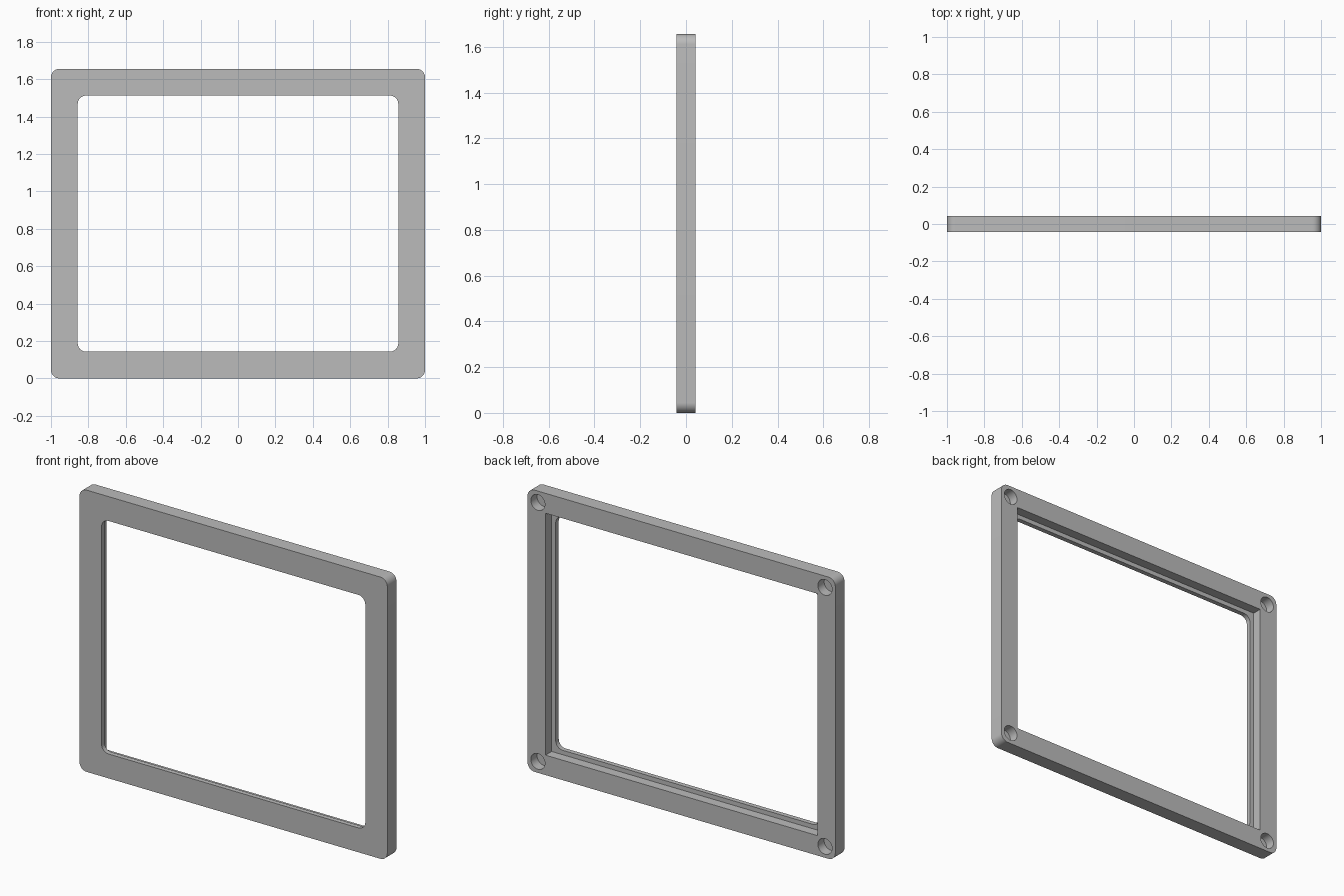
import bpy
import bmesh
from math import pi, cos, sin, radians

WIDTH, HEIGHT, DEPTH = 2.0, 1.655, 0.085
BORDER = 0.143          # visible front border
REBATE_BORDER = 0.117   # thinner border behind the lip
LIP = 0.028             # lip thickness at the front
HOLE_INSET, HOLE_RADIUS, HOLE_FLOOR = 0.067, 0.046, 0.027
CORNER = 0.045
FRONT, BACK = -DEPTH / 2, DEPTH / 2
MID = HEIGHT / 2

cube = bpy.data.objects.get("Cube")
if cube:
    bpy.data.objects.remove(cube, do_unlink=True)

grey = bpy.data.materials.new("plain grey")
grey.use_nodes = True
colour = (0.5, 0.5, 0.5, 1)
grey.diffuse_color = colour
grey.node_tree.nodes["Principled BSDF"].inputs["Base Color"].default_value = colour


def rounded_outline(width, height, radius, steps=10):
    """Corner arcs of a rectangle centred on the frame, in x and z."""
    if radius == 0:
        steps = 0
    points = []
    for i, (sx, sz) in enumerate([(1, 1), (-1, 1), (-1, -1), (1, -1)]):
        cx, cz = sx * (width / 2 - radius), MID + sz * (height / 2 - radius)
        for k in range(steps + 1):
            a = (i + k / max(steps, 1)) * pi / 2
            points.append((cx + radius * cos(a), cz + radius * sin(a)))
    return points


def circle_outline(cx, cz, radius, steps=40):
    return [(cx + radius * cos(2 * pi * k / steps), cz + radius * sin(2 * pi * k / steps))
            for k in range(steps)]


def prism(name, outline, y0, y1):
    """Extrude an outline along y into a closed solid."""
    bm = bmesh.new()
    face = bm.faces.new([bm.verts.new((x, y0, z)) for x, z in outline])
    extruded = bmesh.ops.extrude_face_region(bm, geom=[face])["geom"]
    verts = [v for v in extruded if isinstance(v, bmesh.types.BMVert)]
    bmesh.ops.translate(bm, vec=(0, y1 - y0, 0), verts=verts)
    bmesh.ops.recalc_face_normals(bm, faces=bm.faces)
    mesh = bpy.data.meshes.new(name)
    bm.to_mesh(mesh)
    bm.free()
    mesh.materials.append(grey)
    obj = bpy.data.objects.new(name, mesh)
    bpy.context.collection.objects.link(obj)
    return obj


# Solid panel with rounded corners
frame = prism("frame", rounded_outline(WIDTH, HEIGHT, CORNER), FRONT, BACK)

# Rounded front opening and the larger square-cornered rebate behind it
cutters = [
    prism("opening_cutter",
          rounded_outline(WIDTH - 2 * BORDER, HEIGHT - 2 * BORDER, CORNER),
          FRONT - 0.1, BACK + 0.1),
    prism("rebate_cutter",
          rounded_outline(WIDTH - 2 * REBATE_BORDER, HEIGHT - 2 * REBATE_BORDER, 0),
          FRONT + LIP, BACK + 0.1),
]

# Blind round holes in the back, one per corner
for sx in (-1, 1):
    for sz in (-1, 1):
        outline = circle_outline(sx * (WIDTH / 2 - HOLE_INSET),
                                 MID + sz * (HEIGHT / 2 - HOLE_INSET), HOLE_RADIUS)
        cutters.append(prism("hole_cutter", outline, FRONT + HOLE_FLOOR, BACK + 0.1))

bpy.context.view_layer.objects.active = frame
frame.select_set(True)
for cutter in cutters:
    cutter.hide_render = True
    cut = frame.modifiers.new("cut", "BOOLEAN")
    cut.operation = "DIFFERENCE"
    cut.solver = "EXACT"
    cut.object = cutter
    bpy.ops.object.modifier_apply(modifier=cut.name)
    bpy.data.objects.remove(cutter, do_unlink=True)

bpy.ops.object.shade_smooth_by_angle(angle=radians(30))
